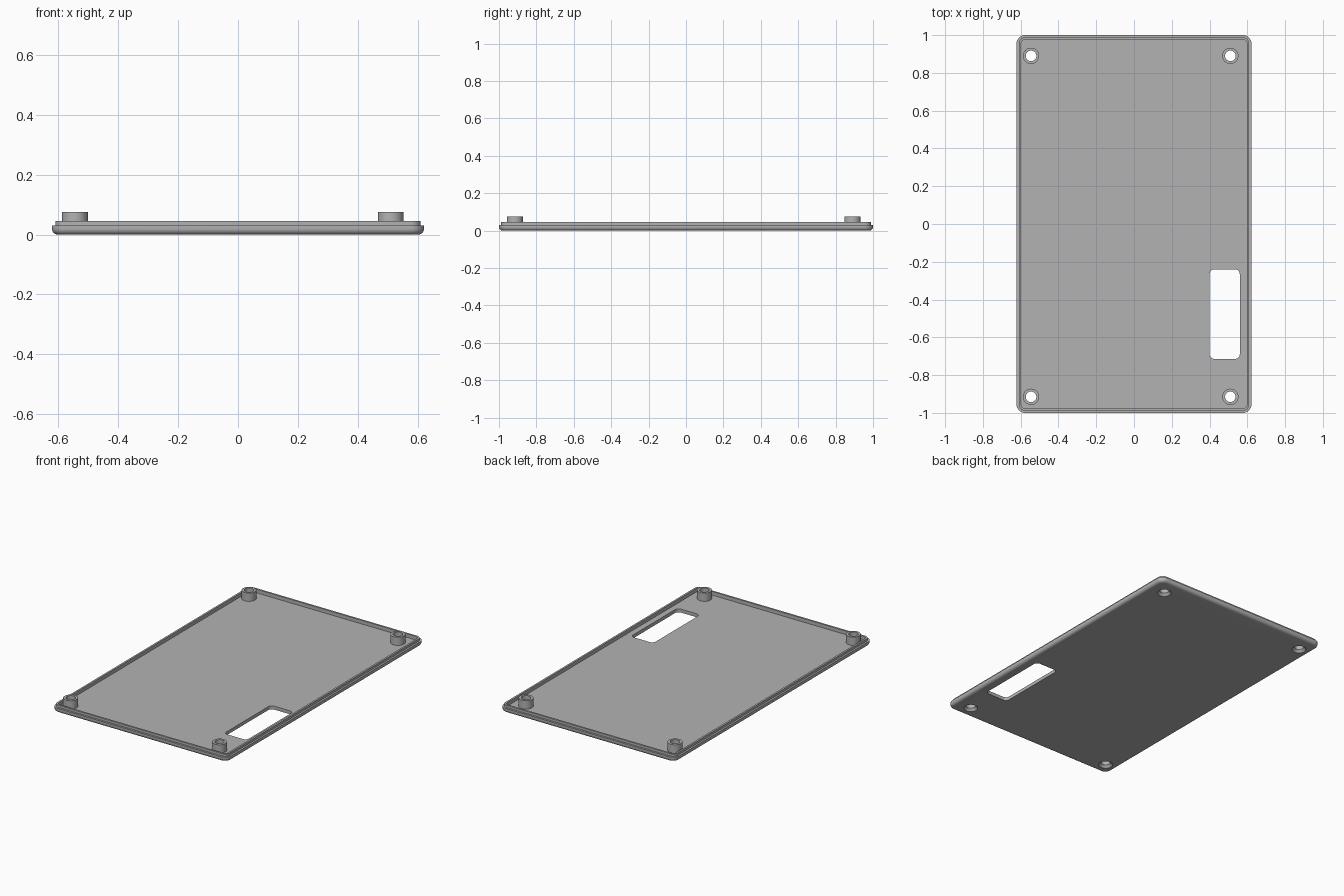
import bpy, bmesh
from math import sin, cos, pi

cube = bpy.data.objects.get("Cube")
if cube:
    bpy.data.objects.remove(cube)

HALF_X, HALF_Y = 0.622, 1.0
CORNER, FILLET = 0.045, 0.02
FLOOR, RIM, LIP, TOP = 0.022, 0.03, 0.045, 0.075
HOLE, BOSS, SINK = 0.028, 0.043, 0.042

grey = bpy.data.materials.new("plain grey")
grey.use_nodes = True
colour = (0.45, 0.45, 0.45, 1)
grey.diffuse_color = colour
grey.node_tree.nodes["Principled BSDF"].inputs["Base Color"].default_value = colour


def rounded_rect(hx, hy, r, z, cx=0, cy=0, steps=8):
    """Counter-clockwise outline of a rectangle with round corners."""
    pts = []
    for i, (sx, sy) in enumerate([(1, 1), (-1, 1), (-1, -1), (1, -1)]):
        for k in range(steps + 1):
            a = (i + k / steps) * pi / 2
            pts.append((cx + sx * (hx - r) + r * cos(a),
                        cy + sy * (hy - r) + r * sin(a), z))
    return pts


def circle(r, z, cx, cy, n=40):
    return [(cx + r * cos(2 * pi * k / n), cy + r * sin(2 * pi * k / n), z)
            for k in range(n)]


def loft(name, loops, closed=False):
    """Skin a stack of outlines; cap the ends, or join last to first."""
    bm = bmesh.new()
    rings = [[bm.verts.new(p) for p in loop] for loop in loops]
    pairs = list(zip(rings, rings[1:]))
    if closed:
        pairs.append((rings[-1], rings[0]))
    else:
        bm.faces.new(rings[0])
        bm.faces.new(rings[-1])
    for a, b in pairs:
        for i in range(len(a)):
            j = (i + 1) % len(a)
            bm.faces.new((a[i], a[j], b[j], b[i]))
    bmesh.ops.recalc_face_normals(bm, faces=bm.faces)
    mesh = bpy.data.meshes.new(name)
    bm.to_mesh(mesh)
    bm.free()
    mesh.materials.append(grey)
    obj = bpy.data.objects.new(name, mesh)
    bpy.context.collection.objects.link(obj)
    return obj


def smooth(obj):
    bpy.ops.object.select_all(action='DESELECT')
    obj.select_set(True)
    bpy.context.view_layer.objects.active = obj
    bpy.ops.object.shade_smooth_by_angle(angle=pi / 6)


# Tray: filleted underside, stepped lip, recessed floor
def inset(d, z):
    return rounded_rect(HALF_X - d, HALF_Y - d, CORNER - d, z)


profile = [(FILLET * (1 - sin(a)), FILLET * (1 - cos(a)))
           for a in (k * pi / 12 for k in range(7))]
profile += [(0, RIM), (0.012, RIM), (0.012, LIP), (0.024, LIP), (0.024, FLOOR)]
tray = loft("tray", [inset(d, z) for d, z in profile])

# Window and countersunk screw holes
cutters = [loft("window_cutter", [rounded_rect(0.08, 0.237, 0.025, z, 0.48, -0.477)
                                  for z in (-0.1, 0.1)])]
spots = {f"{end}_{side}": (x, y)
         for end, y in (("front", -0.915), ("back", 0.89))
         for side, x in (("right", -0.545), ("left", 0.51))}
for spot, (x, y) in spots.items():
    cutters.append(loft("screw_cutter_" + spot, [
        circle(SINK, -0.1, x, y), circle(SINK, 0, x, y),
        circle(HOLE, 0.016, x, y), circle(HOLE, 0.1, x, y)]))
for cutter in cutters:
    cutter.hide_render = True
    mod = tray.modifiers.new(cutter.name, 'BOOLEAN')
    mod.operation, mod.solver, mod.object = 'DIFFERENCE', 'EXACT', cutter
bpy.context.view_layer.objects.active = tray
for mod in list(tray.modifiers):
    bpy.ops.object.modifier_apply(modifier=mod.name)
for cutter in cutters:
    bpy.data.objects.remove(cutter)
smooth(tray)

# Hollow standoffs around the screw holes
for spot, (x, y) in spots.items():
    smooth(loft("standoff_" + spot, [
        circle(BOSS, FLOOR, x, y), circle(BOSS, TOP, x, y),
        circle(HOLE, TOP, x, y), circle(HOLE, FLOOR, x, y)], closed=True))
